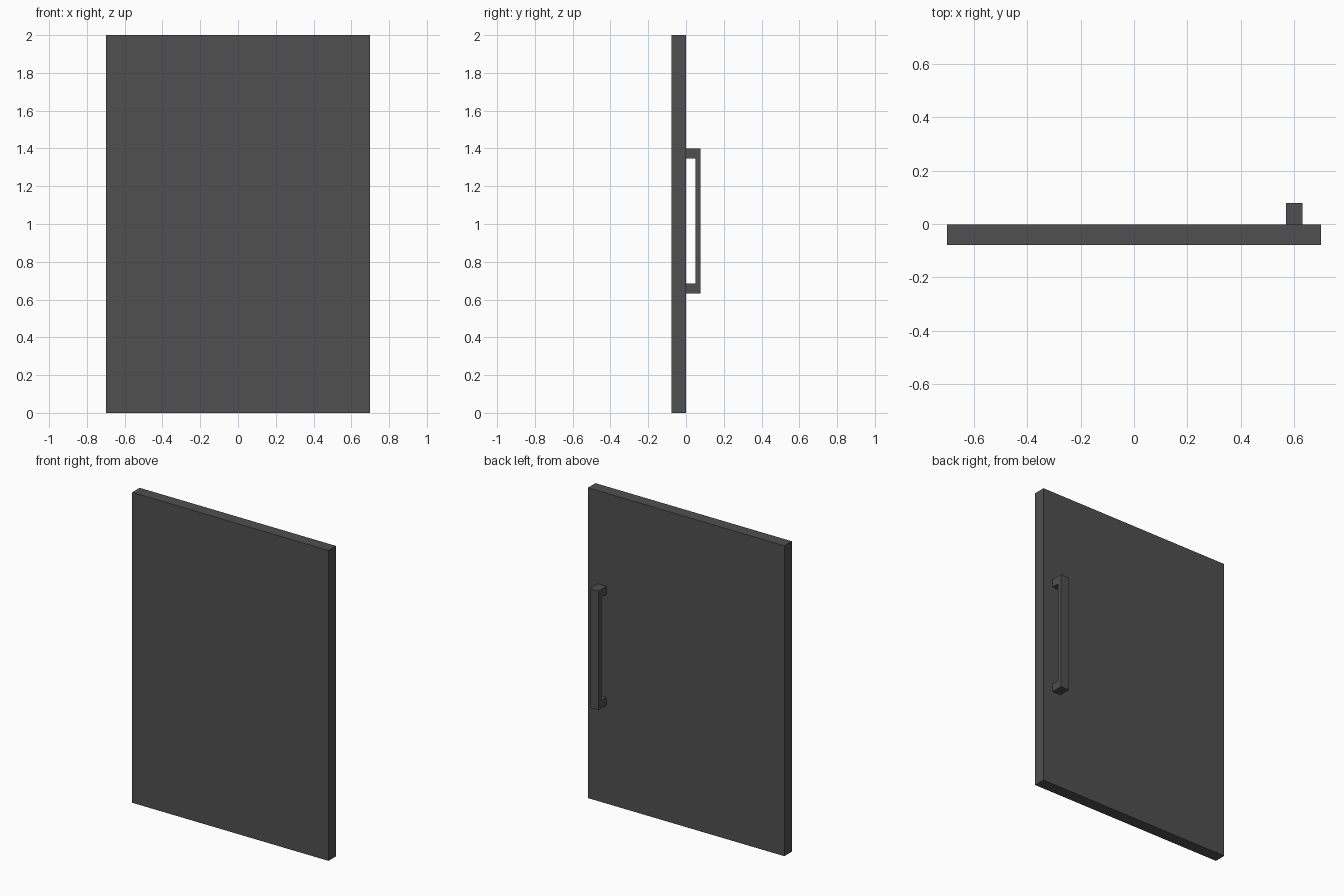
import bpy, bmesh

if "Cube" in bpy.data.objects:
    bpy.data.objects.remove(bpy.data.objects["Cube"])

# Dark grey finish shared by all parts
dark = bpy.data.materials.new("dark_grey")
dark.diffuse_color = (0.08, 0.08, 0.08, 1)
dark.use_nodes = True
dark.node_tree.nodes["Principled BSDF"].inputs["Base Color"].default_value = dark.diffuse_color

def extrude_profile(name, pts, x0, x1):
    """Extrude a closed (y, z) outline along x."""
    bm = bmesh.new()
    face = bm.faces.new([bm.verts.new((x0, y, z)) for y, z in pts])
    res = bmesh.ops.extrude_face_region(bm, geom=[face])
    verts = [g for g in res["geom"] if isinstance(g, bmesh.types.BMVert)]
    bmesh.ops.translate(bm, verts=verts, vec=(x1 - x0, 0, 0))
    bmesh.ops.recalc_face_normals(bm, faces=bm.faces)
    me = bpy.data.meshes.new(name)
    bm.to_mesh(me)
    bm.free()
    me.materials.append(dark)
    ob = bpy.data.objects.new(name, me)
    bpy.context.collection.objects.link(ob)
    return ob

FRONT, BACK, OUT = -0.078, -0.001, 0.078

# Flat door slab
extrude_profile("door_panel", [(FRONT, 0), (BACK, 0), (BACK, 2), (FRONT, 2)], -0.7, 0.7)

# U-shaped pull handle on the back face
lo, hi, post, grip = 0.632, 1.40, 0.052, 0.049
extrude_profile("pull_handle", [
    (BACK, lo), (OUT, lo), (OUT, hi), (BACK, hi),
    (BACK, hi - post), (grip, hi - post), (grip, lo + post), (BACK, lo + post),
], 0.569, 0.631)
